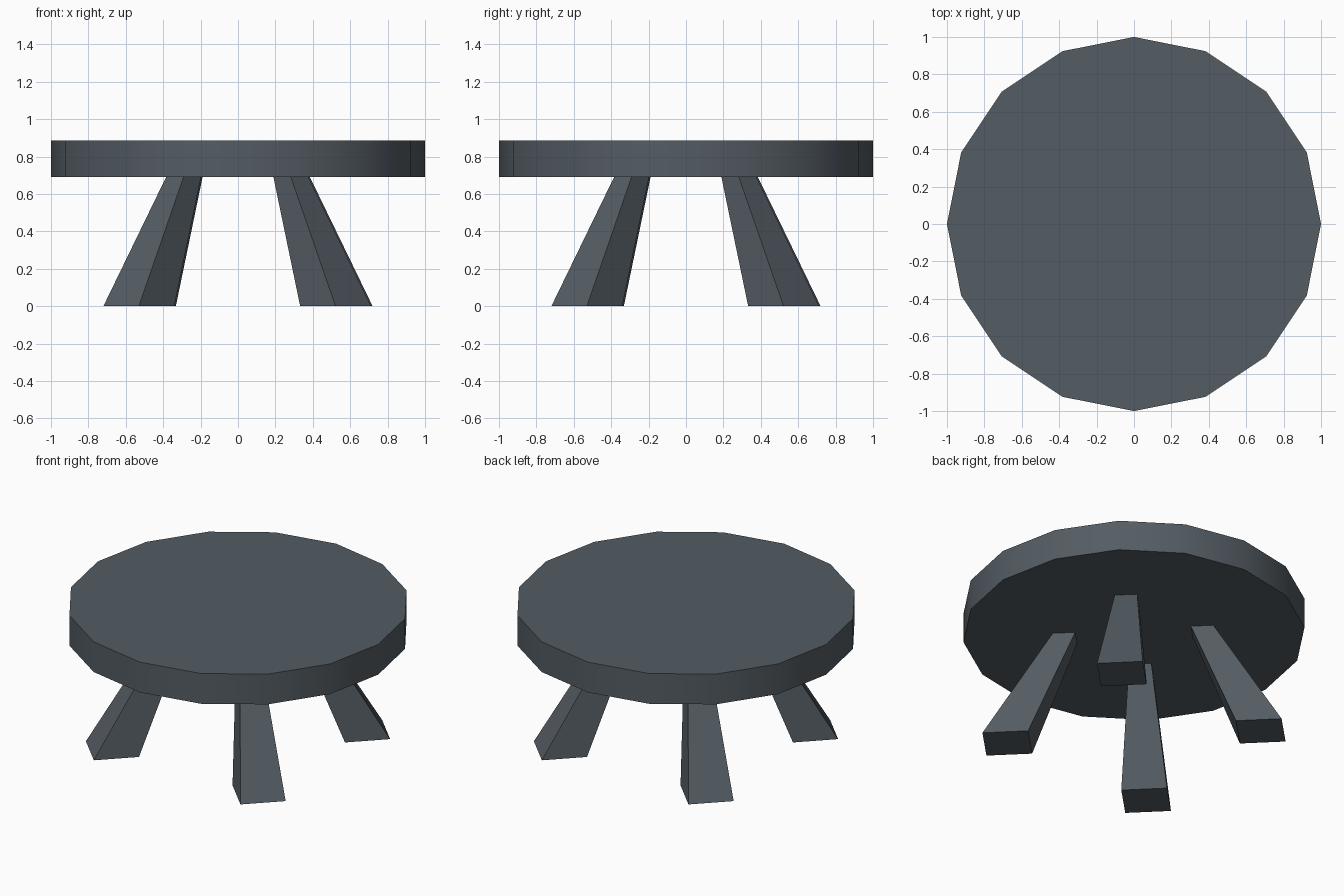
import bpy
import bmesh
from math import pi, radians, sqrt
from mathutils import Matrix, Vector

cube = bpy.data.objects.get("Cube")
if cube:
    bpy.data.objects.remove(cube, do_unlink=True)

SLATE = (0.088, 0.108, 0.125, 1.0)
TOP_Z, UNDER_Z = 0.885, 0.69

slate = bpy.data.materials.new("slate_grey")
slate.use_nodes = True
slate.diffuse_color = SLATE
slate.node_tree.nodes["Principled BSDF"].inputs["Base Color"].default_value = SLATE


def add_object(name, bm):
    bmesh.ops.recalc_face_normals(bm, faces=bm.faces)
    mesh = bpy.data.meshes.new(name)
    bm.to_mesh(mesh)
    bm.free()
    mesh.materials.append(slate)
    obj = bpy.data.objects.new(name, mesh)
    bpy.context.collection.objects.link(obj)
    return obj


# Round slab with sixteen sides, corners on the axes
bm = bmesh.new()
bmesh.ops.create_cone(bm, cap_ends=True, segments=16, radius1=1, radius2=1,
                      depth=TOP_Z - UNDER_Z,
                      matrix=Matrix.Translation((0, 0, (TOP_Z + UNDER_Z) / 2)))
table_top = add_object("table_top", bm)
bpy.ops.object.select_all(action="DESELECT")
table_top.select_set(True)
bpy.context.view_layer.objects.active = table_top
bpy.ops.object.shade_smooth_by_angle(angle=radians(30))


# Splayed, tapered square leg: (height, distance out, half width) at each end
def add_leg(name, angle):
    bm = bmesh.new()
    bmesh.ops.create_cube(bm, size=2)
    turn = Matrix.Rotation(angle, 3, "Z")
    for v in bm.verts:
        z, out, half = (UNDER_Z, 0.406, 0.066) if v.co.z > 0 else (0, 0.744, 0.134)
        v.co = turn @ Vector((out + v.co.x * half, v.co.y * half - 0.006, z))
    add_object(name, bm)


names = ("back_left_leg", "back_right_leg", "front_right_leg", "front_left_leg")
for i, name in enumerate(names):
    add_leg(name, pi / 4 + i * pi / 2)
